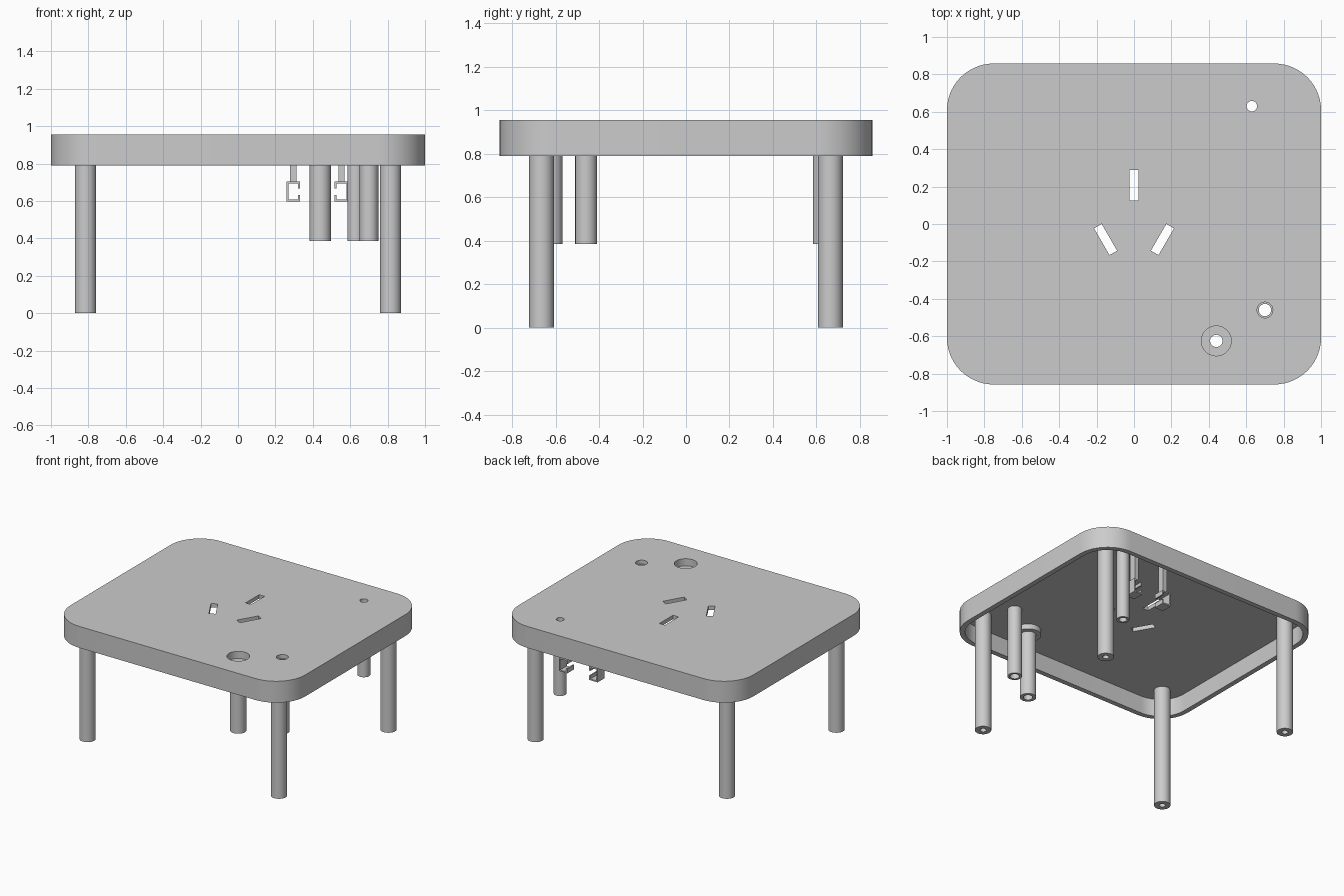
import bpy, bmesh, math
from mathutils import Matrix, Vector

cube = bpy.data.objects.get("Cube")
if cube:
    bpy.data.objects.remove(cube)

grey = bpy.data.materials.new("plain grey")
grey.use_nodes = True
colour = (0.6, 0.6, 0.6, 1)
grey.diffuse_color = colour
grey.node_tree.nodes["Principled BSDF"].inputs["Base Color"].default_value = colour

TOP, UNDER, RIM = 0.955, 0.925, 0.79


def finish(bm, name):
    bmesh.ops.recalc_face_normals(bm, faces=bm.faces)
    mesh = bpy.data.meshes.new(name)
    bm.to_mesh(mesh)
    bm.free()
    mesh.materials.append(grey)
    ob = bpy.data.objects.new(name, mesh)
    bpy.context.collection.objects.link(ob)
    return ob


def smooth(ob):
    bpy.ops.object.select_all(action="DESELECT")
    ob.select_set(True)
    bpy.context.view_layer.objects.active = ob
    bpy.ops.object.shade_smooth_by_angle(angle=math.radians(30))


def prism(name, points, low, high):
    bm = bmesh.new()
    face = bm.faces.new([bm.verts.new((x, y, low)) for x, y in points])
    grown = bmesh.ops.extrude_face_region(bm, geom=[face])["geom"]
    verts = [v for v in grown if isinstance(v, bmesh.types.BMVert)]
    bmesh.ops.translate(bm, verts=verts, vec=(0, 0, high - low))
    return finish(bm, name)


def rounded(hx, hy, r, steps=14):
    points = []
    for q, (sx, sy) in enumerate([(1, 1), (-1, 1), (-1, -1), (1, -1)]):
        for i in range(steps + 1):
            a = (q + i / steps) * math.pi / 2
            points.append((sx * (hx - r) + r * math.cos(a), sy * (hy - r) + r * math.sin(a)))
    return points


def circle(x, y, r, n=40):
    return [(x + r * math.cos(i * math.tau / n), y + r * math.sin(i * math.tau / n)) for i in range(n)]


def slot(x, y, angle, length=0.165, width=0.047):
    turn = Matrix.Rotation(math.radians(angle), 2)
    corners = [(-1, -1), (1, -1), (1, 1), (-1, 1)]
    return [tuple(turn @ Vector((a * length / 2, b * width / 2)) + Vector((x, y))) for a, b in corners]


def lathe(name, profile, x, y, n=40):
    """Turn a closed (radius, height) loop around a vertical axis."""
    bm = bmesh.new()
    rings = [[bm.verts.new((px, py, z)) for px, py in circle(x, y, r, n)] for r, z in profile]
    for k, ring in enumerate(rings):
        after = rings[(k + 1) % len(rings)]
        for i in range(n):
            j = (i + 1) % n
            bm.faces.new((ring[i], ring[j], after[j], after[i]))
    ob = finish(bm, name)
    smooth(ob)
    return ob


def tube(name, x, y, r, hole, low, high=UNDER):
    return lathe(name, [(hole, low), (r, low), (r, high), (hole, high)], x, y)


# Table top: hollow shell with plug slots and post openings
shell = prism("top_shell", rounded(1, 0.858, 0.25), RIM, TOP)
wall = 0.038
cutters = [prism("pocket_cutter", rounded(1 - wall, 0.858 - wall, 0.25 - wall), RIM - 0.1, UNDER)]
openings = [slot(0, 0.207, 90), slot(0.152, -0.083, 60), slot(-0.152, -0.083, 120),
            circle(0.44, -0.625, 0.08), circle(0.70, -0.46, 0.042), circle(0.63, 0.63, 0.028)]
cutters += [prism("opening_cutter", points, UNDER - 0.05, TOP + 0.1) for points in openings]
bpy.context.view_layer.objects.active = shell
for cutter in cutters:
    cutter.hide_render = True
    mod = shell.modifiers.new("cut", "BOOLEAN")
    mod.operation = "DIFFERENCE"
    mod.solver = "EXACT"
    mod.object = cutter
    bpy.ops.object.modifier_apply(modifier=mod.name)
    bpy.data.objects.remove(cutter)
smooth(shell)

# Four hollow legs
for sx, side in ((1, "left"), (-1, "right")):
    for sy, end in ((1, "back"), (-1, "front")):
        tube(f"{end}_{side}_leg", sx * 0.815, sy * 0.665, 0.057, 0.022, 0)

# Short posts, one with a recessed cup
POST = 0.385
tube("back_post", 0.63, 0.63, 0.045, 0.028, POST)
tube("side_post", 0.70, -0.46, 0.05, 0.033, POST)
lathe("cup_post", [(0.033, POST), (0.057, POST), (0.057, 0.885), (0.092, 0.885),
                   (0.092, UNDER), (0.08, UNDER), (0.08, 0.9), (0.033, 0.9)], 0.44, -0.625)


# Pair of open clips hanging on stems, openings facing each other
def clip(name, x, facing):
    bm = bmesh.new()
    half, t = 0.036, 0.01
    low, high = 0.597, 0.703
    gap_low, gap_high = 0.632, 0.668
    loop = [(half, gap_high), (half, high), (-half, high), (-half, low), (half, low), (half, gap_low),
            (half - t, gap_low), (half - t, low + t), (t - half, low + t),
            (t - half, high - t), (half - t, high - t), (half - t, gap_high)]
    face = bm.faces.new([bm.verts.new((x + facing * u, 0.62, z)) for u, z in loop])
    grown = bmesh.ops.extrude_face_region(bm, geom=[face])["geom"]
    bmesh.ops.translate(bm, verts=[v for v in grown if isinstance(v, bmesh.types.BMVert)], vec=(0, 0.085, 0))
    finish(bm, name)
    prism(name + "_stem", rounded_box(x, 0.6625, 0.017, 0.025), high - t / 2, UNDER)


def rounded_box(x, y, hx, hy):
    return [(x - hx, y - hy), (x + hx, y - hy), (x + hx, y + hy), (x - hx, y + hy)]


clip("right_clip", 0.295, 1)
clip("left_clip", 0.553, -1)
